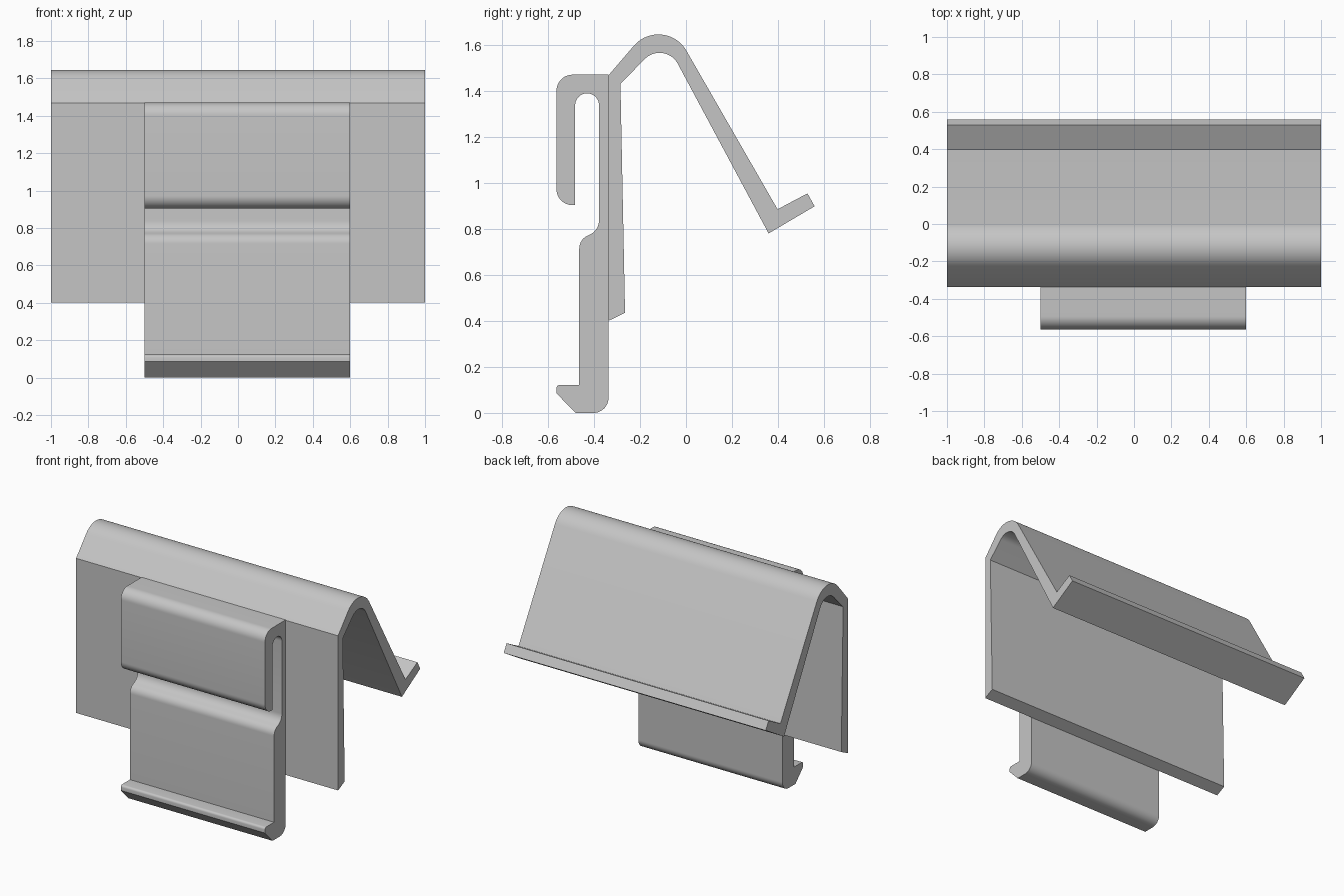
import bpy
import bmesh
from math import sin, cos, radians

cube = bpy.data.objects.get("Cube")
if cube:
    bpy.data.objects.remove(cube, do_unlink=True)

# Single plain grey plastic
GREY = (0.56, 0.56, 0.56, 1)
grey = bpy.data.materials.new("grey plastic")
grey.use_nodes = True
grey.diffuse_color = GREY
grey.node_tree.nodes["Principled BSDF"].inputs["Base Color"].default_value = GREY


def arc(y, z, radius, start, end, steps=12):
    """Points on a circular arc in the side plane, angles in degrees."""
    angles = [radians(start + (end - start) * i / steps) for i in range(steps + 1)]
    return [(y + radius * cos(a), z + radius * sin(a)) for a in angles]


def extrude_profile(name, profile, x_min, x_max):
    """Solid made by sweeping a side profile along x."""
    bm = bmesh.new()
    face = bm.faces.new([bm.verts.new((x_min, y, z)) for y, z in profile])
    swept = bmesh.ops.extrude_face_region(bm, geom=[face], use_keep_orig=True)
    moved = [v for v in swept["geom"] if isinstance(v, bmesh.types.BMVert)]
    bmesh.ops.translate(bm, verts=moved, vec=(x_max - x_min, 0, 0))
    bmesh.ops.recalc_face_normals(bm, faces=bm.faces)
    mesh = bpy.data.meshes.new(name)
    bm.to_mesh(mesh)
    bm.free()
    mesh.materials.append(grey)
    obj = bpy.data.objects.new(name, mesh)
    bpy.context.collection.objects.link(obj)
    bpy.ops.object.select_all(action="DESELECT")
    obj.select_set(True)
    bpy.context.view_layer.objects.active = obj
    bpy.ops.object.shade_smooth_by_angle(angle=radians(25))
    return obj


# Wide display panel: back plate, rounded ridge, sloping face and upturned lip
panel = [(-0.337, 0.4), (-0.337, 1.467)]
panel += arc(-0.12, 1.505, 0.14, 138, 30, 16)
panel += [(0.398, 0.885), (0.528, 0.954), (0.559, 0.898), (0.359, 0.78)]
panel += arc(-0.115, 1.475, 0.09, 30, 136, 16)
panel += [(-0.285, 1.43), (-0.265, 0.435)]
extrude_profile("display_panel", panel, -1, 1)

# Mounting clip: foot with toe, thick lower body, slot and hanging hook
clip = [(-0.337, 1.47)]
clip += arc(-0.402, 0.065, 0.065, 0, -90)
clip += [(-0.48, 0), (-0.563, 0.085)]
clip += arc(-0.548, 0.107, 0.015, 180, 90, 4)
clip += [(-0.464, 0.122)]
clip += arc(-0.404, 0.715, 0.06, 180, 110, 8)
clip += arc(-0.448, 0.838, 0.07, -68, 0, 8)
clip += arc(-0.43, 1.337, 0.052, 0, 180, 16)
clip += [(-0.482, 0.903)]
clip += arc(-0.493, 0.973, 0.07, -90, -180)
clip += arc(-0.493, 1.4, 0.07, 180, 90)
extrude_profile("mounting_clip", clip, -0.5, 0.6)
